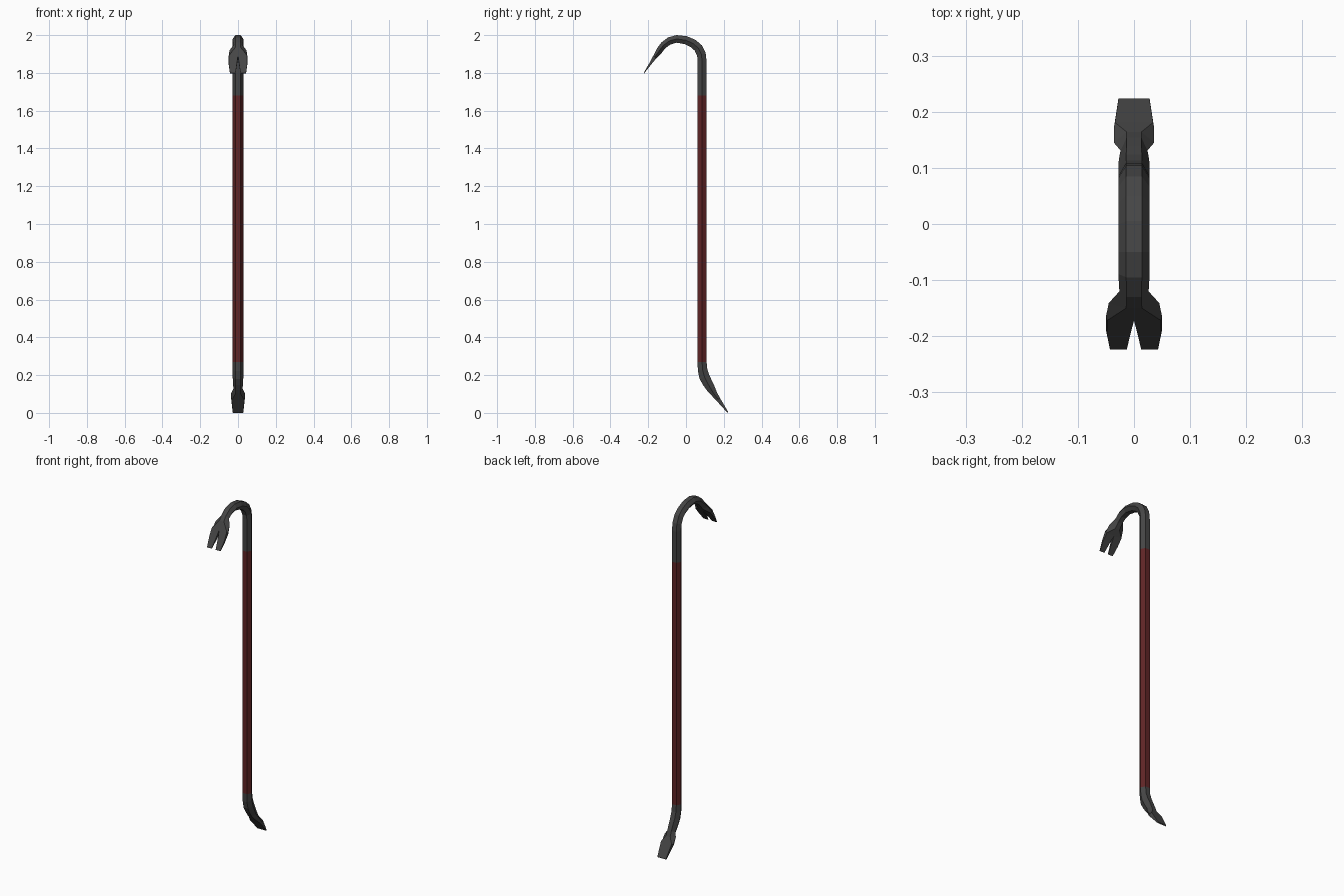
import bpy, bmesh

if "Cube" in bpy.data.objects:
    bpy.data.objects.remove(bpy.data.objects["Cube"])


def material(name, rgb):
    m = bpy.data.materials.new(name)
    m.diffuse_color = (*rgb, 1)
    m.use_nodes = True
    m.node_tree.nodes["Principled BSDF"].inputs["Base Color"].default_value = m.diffuse_color
    return m


STEEL = material("dark steel", (0.06, 0.06, 0.06))
RED = material("dark red paint", (0.115, 0.018, 0.019))
FLAT, SIDE = 0.014, 0.028  # half widths of the hexagonal bar


def loft(name, rings, mat, cap=False):
    """Half hexagon rings (upper y,z, lower y,z, flat half width, side half width, slot) mirrored in x."""
    bm = bmesh.new()
    rows = []
    for ya, za, yb, zb, *w in rings:
        f, s, c = (w + [FLAT, SIDE, 0][len(w):])[:3]
        ym, zm = (ya + yb) / 2, (za + zb) / 2
        rows.append([bm.verts.new(p) for p in
                     ((c, ya, za), (f, ya, za), (s, ym, zm), (f, yb, zb), (c, yb, zb))])
    for r0, r1, g0, g1 in zip(rows, rows[1:], rings, rings[1:]):
        for i in range(4):
            bm.faces.new((r0[i], r0[i + 1], r1[i + 1], r1[i]))
        if r1[0].co.x > 0:  # wall of the nail slot
            bm.faces.new((r0[4], r0[0], r1[0], r1[4]))
    if cap:
        bm.faces.new(rows[-1])
    bmesh.ops.recalc_face_normals(bm, faces=bm.faces)
    # make normals point away from the bar's centre line
    face = bm.faces[:][1]
    mid = sum((v.co.yz for v in rows[0]), rows[0][0].co.yz * 0) / 5
    centre = face.calc_center_median()
    if face.normal.x < 0:
        bmesh.ops.reverse_faces(bm, faces=bm.faces)
    me = bpy.data.meshes.new(name)
    bm.to_mesh(me)
    bm.free()
    me.materials.append(mat)
    ob = bpy.data.objects.new(name, me)
    bpy.context.collection.objects.link(ob)
    mod = ob.modifiers.new("mirror", 'MIRROR')
    mod.merge_threshold = 0.0005
    return ob


# Painted straight shaft
loft("shaft", [(.109, .27, .061, .27), (.109, 1.68, .061, 1.68)], RED)

# Curved hook ending in a split claw
loft("claw_hook", [
    (.109, 1.68, .061, 1.68),
    (.109, 1.86, .061, 1.865),
    (.104, 1.905, .059, 1.89),
    (.085, 1.945, .046, 1.918),
    (.05, 1.975, .026, 1.936),
    (.005, 1.994, -.006, 1.952),
    (-.05, 2.0, -.05, 1.96),
    (-.095, 1.988, -.083, 1.95),
    (-.13, 1.961, -.110, 1.930, .013, .026),
    (-.150, 1.935, -.132, 1.902, .014, .045),
    (-.172, 1.893, -.158, 1.876, .048, .050),
    (-.195, 1.85, -.188, 1.84, .0485, .0495, .006),
    (-.224, 1.80, -.221, 1.798, .0425, .043, .013),
], STEEL, True)

# Flared chisel foot
loft("chisel_foot", [
    (.109, .27, .061, .27),
    (.113, .23, .063, .222),
    (.124, .198, .072, .18),
    (.14, .165, .09, .148, .013, .027),
    (.154, .134, .108, .122, .013, .024),
    (.164, .108, .126, .102, .013, .036),
    (.181, .077, .159, .067, .034, .036),
    (.224, .004, .220, 0, .0275, .028),
], STEEL, True)
